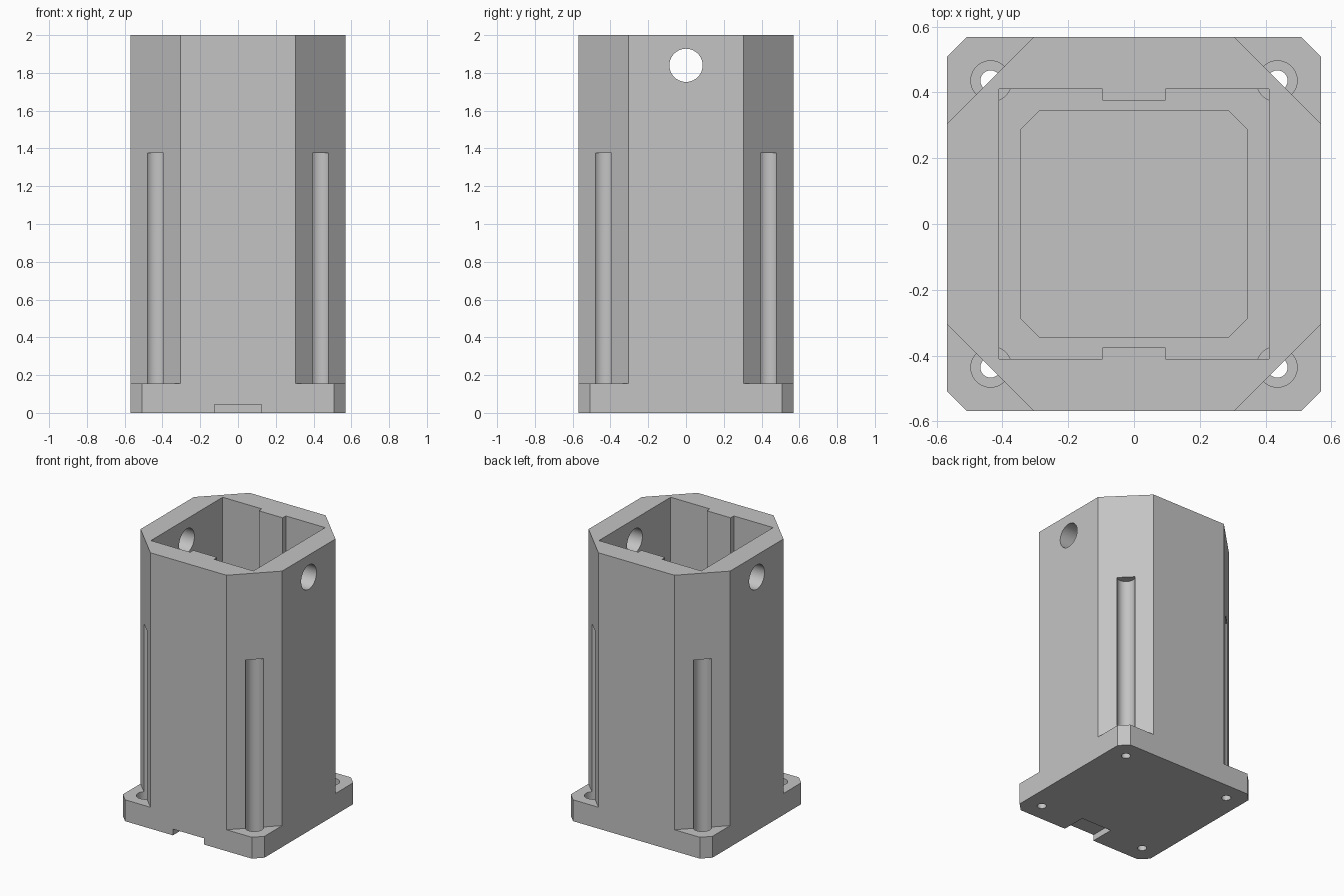
import bpy, bmesh, math

cube = bpy.data.objects.get("Cube")
if cube:
    bpy.data.objects.remove(cube, do_unlink=True)

HEIGHT = 2.0
HALF = 0.568          # half width of the housing
FLANGE_TOP = 0.155
SCREW = 0.436         # screw axis distance in x and y
CORNERS = [(sx, sy) for sx in (1, -1) for sy in (1, -1)]


def prism(name, outline, z0, z1):
    """Extrude a closed xy outline between two heights."""
    bm = bmesh.new()
    face = bm.faces.new([bm.verts.new((x, y, z0)) for x, y in outline])
    top = bmesh.ops.extrude_face_region(bm, geom=[face])
    verts = [v for v in top["geom"] if isinstance(v, bmesh.types.BMVert)]
    bmesh.ops.translate(bm, verts=verts, vec=(0, 0, z1 - z0))
    bmesh.ops.recalc_face_normals(bm, faces=bm.faces)
    mesh = bpy.data.meshes.new(name)
    bm.to_mesh(mesh)
    bm.free()
    obj = bpy.data.objects.new(name, mesh)
    bpy.context.collection.objects.link(obj)
    return obj


def chamfered_square(h, c):
    """Square of half width h whose flat sides end at c."""
    return [(c, -h), (h, -c), (h, c), (c, h), (-c, h), (-h, c), (-h, -c), (-c, -h)]


def rectangle(x0, x1, y0, y1):
    return [(x0, y0), (x1, y0), (x1, y1), (x0, y1)]


def circle(x, y, r, n=40):
    return [(x + r * math.cos(math.tau * i / n), y + r * math.sin(math.tau * i / n))
            for i in range(n)]


def subtract(target, cutter):
    """Cut one solid from another and discard the cutter."""
    cutter.hide_render = True
    mod = target.modifiers.new("cut", "BOOLEAN")
    mod.operation = "DIFFERENCE"
    mod.solver = "EXACT"
    mod.object = cutter
    bpy.context.view_layer.objects.active = target
    bpy.ops.object.modifier_apply(modifier=mod.name)
    bpy.data.objects.remove(cutter, do_unlink=True)


# Solid block with the flange's clipped corners
housing = prism("housing", chamfered_square(HALF, 0.508), 0, HEIGHT)

# Broad corner chamfers above the flange
edge = 0.305
far = 0.8
for sx, sy in CORNERS:
    reach = HALF + edge
    wedge = [(sx * far, sy * (reach - far)), (sx * far, sy * far), (sx * (reach - far), sy * far)]
    subtract(housing, prism("corner_cutter", wedge, FLANGE_TOP, HEIGHT + 0.1))

# Inner cavity, leaving two guide ribs and four corner bosses
cavity = prism("cavity_cutter", rectangle(-0.411, 0.411, -0.411, 0.411), 0.155, HEIGHT + 0.1)
for s in (1, -1):
    y0, y1 = sorted((s * 0.375, s * 0.5))
    subtract(cavity, prism("guide_rib", rectangle(-0.096, 0.096, y0, y1), 0.1, HEIGHT + 0.2))
for sx, sy in CORNERS:
    subtract(cavity, prism("corner_boss", circle(sx * SCREW, sy * SCREW, 0.066), 0.1, 1.4))
subtract(housing, cavity)

# Recessed floor inside the ledge
subtract(housing, prism("floor_cutter", chamfered_square(0.345, 0.286), 0.08, 0.3))

# Screw channels and through holes
for sx, sy in CORNERS:
    x, y = sx * SCREW, sy * SCREW
    subtract(housing, prism("channel_cutter", circle(x, y, 0.06), 0.095, 1.375))
    subtract(housing, prism("screw_cutter", circle(x, y, 0.031, 24), -0.1, 0.2))

# Cross hole through both side walls
cross = prism("cross_hole_cutter", circle(0, 0, 0.088), -1, 1)
cross.rotation_euler.y = math.pi / 2
cross.location.z = 1.84
bpy.context.view_layer.update()
subtract(housing, cross)

# Notch under the front edge
subtract(housing, prism("notch_cutter", rectangle(-0.124, 0.124, -0.7, -0.39), -0.1, 0.045))

# Material and shading
grey = bpy.data.materials.new("plain_grey")
grey.use_nodes = True
colour = (0.55, 0.55, 0.55, 1)
grey.diffuse_color = colour
grey.node_tree.nodes["Principled BSDF"].inputs["Base Color"].default_value = colour
housing.data.materials.clear()
housing.data.materials.append(grey)
for p in housing.data.polygons:
    p.material_index = 0

bpy.ops.object.select_all(action="DESELECT")
housing.select_set(True)
bpy.context.view_layer.objects.active = housing
bpy.ops.object.shade_smooth_by_angle(angle=math.radians(25))
